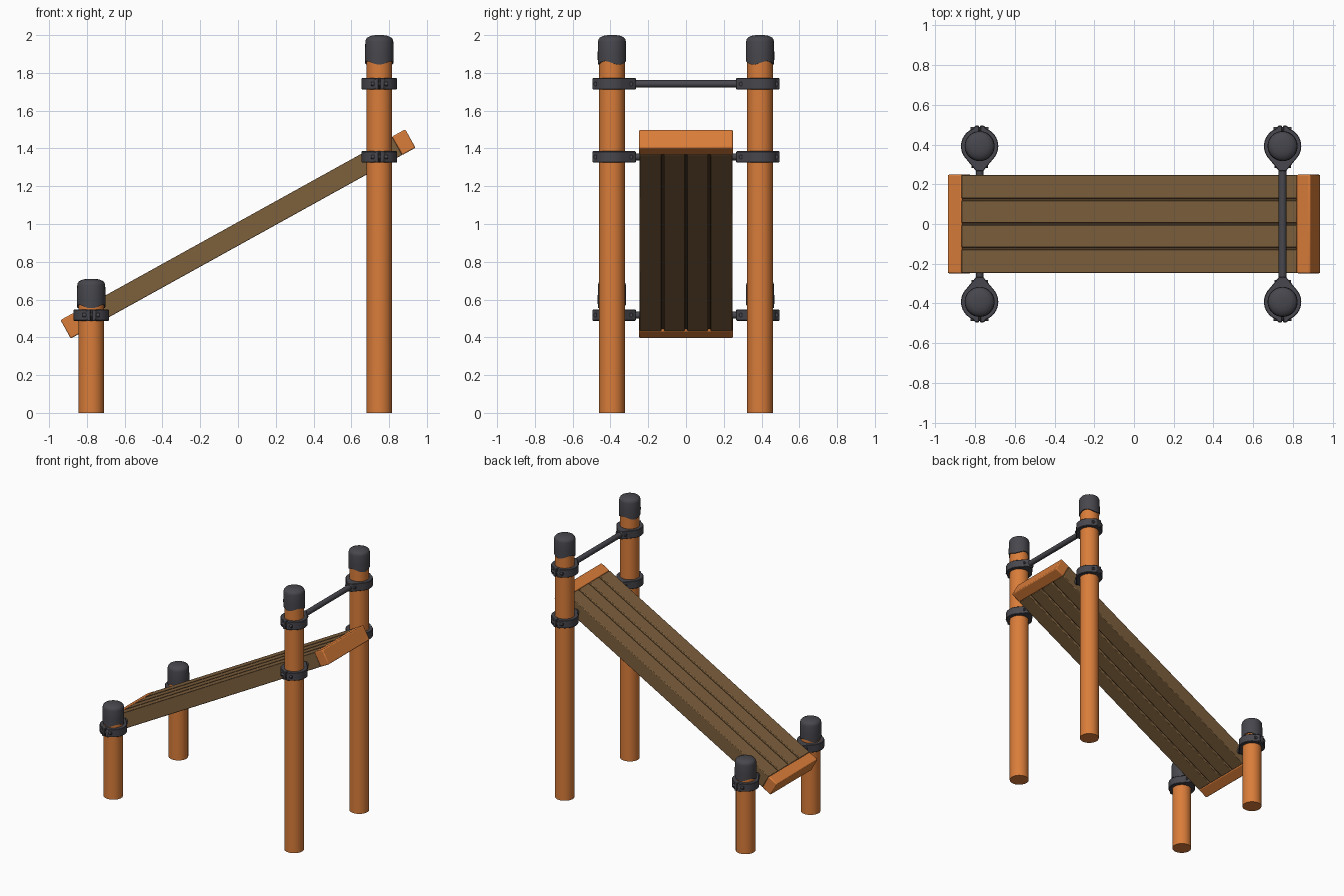
import bpy, bmesh, math
from mathutils import Matrix, Vector

if "Cube" in bpy.data.objects:
    bpy.data.objects.remove(bpy.data.objects["Cube"])


def material(name, rgb):
    m = bpy.data.materials.new(name)
    m.diffuse_color = (*rgb, 1)
    m.use_nodes = True
    m.node_tree.nodes["Principled BSDF"].inputs["Base Color"].default_value = m.diffuse_color
    return m


ORANGE = material("orange_wood", (0.70, 0.205, 0.042))
BROWN = material("brown_plank", (0.205, 0.115, 0.046))
GROOVE = material("dark_groove", (0.08, 0.045, 0.02))
GREY = material("dark_grey", (0.062, 0.062, 0.074))


def finish(bm, name, mat, matrix=Matrix(), bevel=0.0, segments=2):
    """Turn a bmesh into a named, coloured, smooth-by-angle object."""
    bmesh.ops.recalc_face_normals(bm, faces=bm.faces)
    me = bpy.data.meshes.new(name)
    bm.to_mesh(me)
    bm.free()
    ob = bpy.data.objects.new(name, me)
    bpy.context.collection.objects.link(ob)
    ob.matrix_world = matrix
    me.materials.append(mat)
    bpy.ops.object.select_all(action='DESELECT')
    ob.select_set(True)
    bpy.context.view_layer.objects.active = ob
    bpy.ops.object.shade_smooth_by_angle(angle=math.radians(35))
    if bevel:
        b = ob.modifiers.new("bevel", 'BEVEL')
        b.width, b.segments, b.limit_method = bevel, segments, 'ANGLE'
        b.angle_limit = math.radians(40)
    return ob


def box(name, mat, size, centre, matrix=Matrix(), bevel=0.0):
    bm = bmesh.new()
    bmesh.ops.create_cube(bm, size=1, matrix=Matrix.Translation(centre) @ Matrix.Diagonal((*size, 1)))
    return finish(bm, name, mat, matrix, bevel)


def rod(name, mat, a, b, radius, sides=32):
    a, b = Vector(a), Vector(b)
    bm = bmesh.new()
    bmesh.ops.create_cone(bm, cap_ends=True, segments=sides, radius1=radius,
                          radius2=radius, depth=(b - a).length)
    rot = (b - a).to_track_quat('Z', 'Y').to_matrix().to_4x4()
    return finish(bm, name, mat, Matrix.Translation((a + b) / 2) @ rot)


def post_cap(name, x, y, top, side):
    """Rounded plastic cap with a wavy lower rim."""
    profile = [(0.06, -0.147), (0.075, -0.147), (0.0755, -0.1), (0.074, -0.034),
               (0.071, -0.022), (0.064, -0.013), (0.045, -0.004), (0.022, 0.0)]
    n, bm, rings = 48, bmesh.new(), []
    for i, (r, z) in enumerate(profile):
        ring = []
        for k in range(n):
            t = 2 * math.pi * k / n
            wave = 0.009 * math.cos(3 * (t + math.pi / 2)) if i < 2 else 0
            ring.append(bm.verts.new((r * math.cos(t), side * r * math.sin(t), z + wave)))
        rings.append(ring)
    for lo, hi in zip(rings, rings[1:]):
        for k in range(n):
            bm.faces.new((lo[k], lo[(k + 1) % n], hi[(k + 1) % n], hi[k]))
    bm.faces.new(rings[-1])
    bm.faces.new(rings[0])
    finish(bm, name, GREY, Matrix.Translation((x, y, top)))


def clamp(name, x, y, z, side):
    """Teardrop pipe clamp: split lug outside, pointed nose toward the board."""
    half = [(0.003, 0.075), (0.003, 0.103), (0.022, 0.103)]
    for k in range(13):
        a = math.radians(20 + 105 * k / 12)
        half.append((0.094 * math.sin(a), 0.094 * math.cos(a)))
    half += [(0.024, -0.118), (0.018, -0.126)]
    outline = half + [(-px, py) for px, py in reversed(half)]
    bm = bmesh.new()
    face = bm.faces.new([bm.verts.new((px, side * py, -0.03)) for px, py in outline])
    ext = bmesh.ops.extrude_face_region(bm, geom=[face])
    bmesh.ops.translate(bm, vec=(0, 0, 0.06),
                        verts=[v for v in ext["geom"] if isinstance(v, bmesh.types.BMVert)])
    finish(bm, name, GREY, Matrix.Translation((x, y, z)), 0.004, 1)
    # bolts through the lug and the nose
    for label, off, reach in (("outer", 0.086, 0.045), ("inner", -0.1, 0.042)):
        by = y + side * off
        rod(f"{name}_{label}_bolt", GREY, (x - reach, by, z), (x + reach, by, z), 0.011, 12)


# Sloping board frame: local x runs up the slope
LOW_X, HIGH_X, POST_Y = -0.777, 0.748, 0.392
BOARD = Matrix.Translation((0, 0, 0.9475)) @ Matrix.Rotation(math.radians(-28.96), 4, 'Y')
HALF, CAP, WIDTH, THICK = 1.043, 0.08, 0.494, 0.112


def board_z(x):
    return 0.9475 + x * math.tan(math.radians(28.96))


# Four planks over a recessed core that shows as dark grooves
pitch = WIDTH / 4
for i in range(4):
    inner = 0.006
    y0 = -WIDTH / 2 + i * pitch + (inner if i > 0 else 0)
    y1 = -WIDTH / 2 + (i + 1) * pitch - (inner if i < 3 else 0)
    box(f"plank_{i + 1}", BROWN, (2 * (HALF - CAP), y1 - y0, THICK - 0.002),
        (0, (y0 + y1) / 2, 0), BOARD, 0.004)
box("board_core", GROOVE, (2 * (HALF - CAP), WIDTH - 0.06, THICK - 0.03), (0, 0, 0), BOARD)

# Orange end pieces
for label, s in (("lower", -1), ("upper", 1)):
    box(f"{label}_end_piece", ORANGE, (CAP, WIDTH + 0.002, THICK),
        (s * (HALF - CAP / 2), 0, 0), BOARD, 0.007)

# Posts, caps, clamps and board pins, mirrored front to back
for label, side in (("front", -1), ("back", 1)):
    y = side * POST_Y
    for kind, x, top in (("low", LOW_X, 0.71), ("high", HIGH_X, 2.0)):
        name = f"{label}_{kind}"
        rod(f"{name}_post", ORANGE, (x, y, 0), (x, y, top - 0.03), 0.068, 48)
        post_cap(f"{name}_post_cap", x, y, top, side)
        z = board_z(x) - (0.006 if kind == "high" else 0)
        clamp(f"{name}_board_clamp", x, y, z, side)
        rod(f"{name}_board_pin", GREY, (x, side * 0.235, z), (x, side * 0.29, z), 0.019, 24)
    clamp(f"{label}_bar_clamp", HIGH_X, y, 1.742, side)

# Grab bar between the tall posts
rod("grab_bar", GREY, (HIGH_X, -0.29, 1.742), (HIGH_X, 0.29, 1.742), 0.02, 24)
